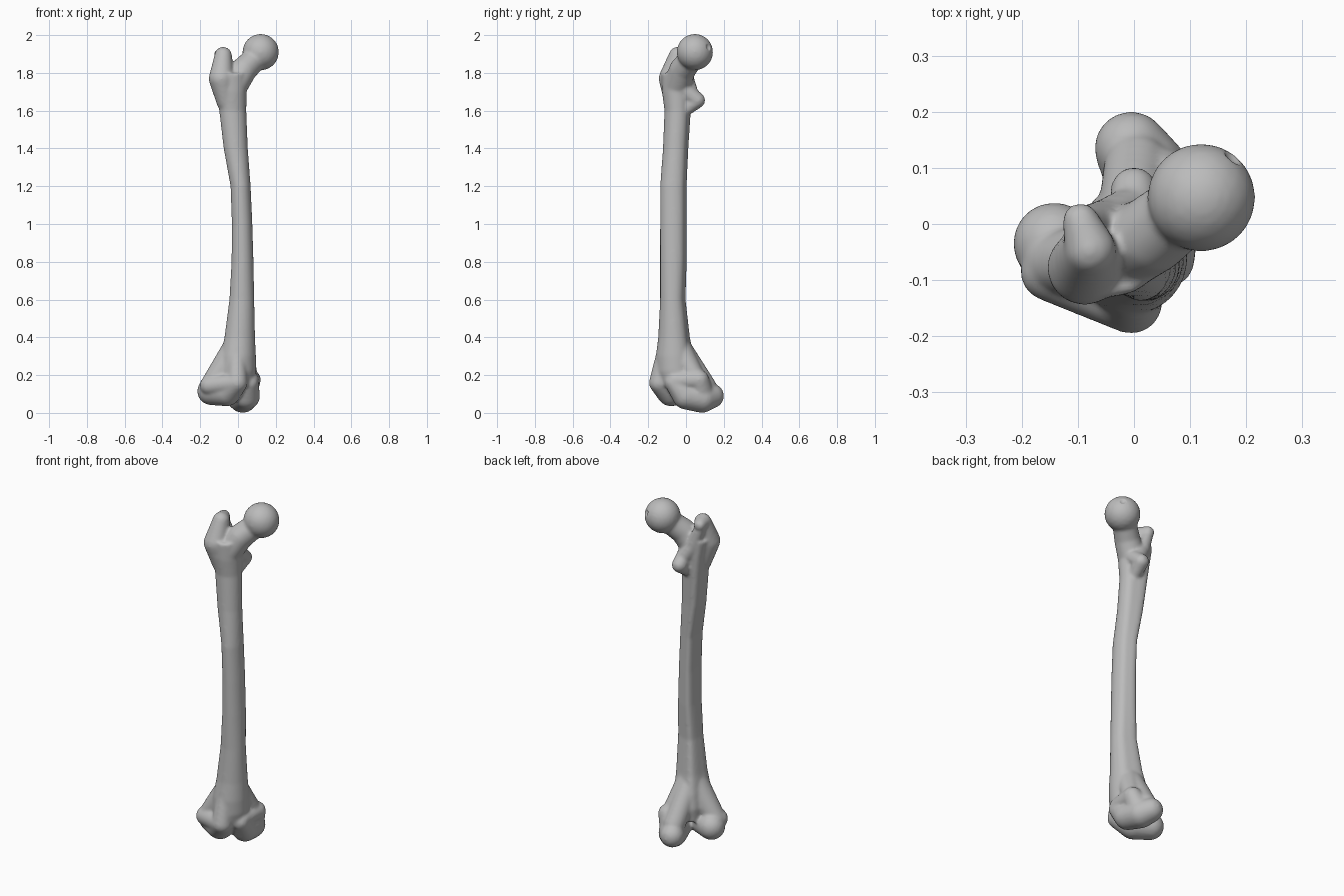
import bpy, bmesh, math
from mathutils import Vector

old = bpy.data.objects.get("Cube")
if old:
    bpy.data.objects.remove(old, do_unlink=True)

bone = bpy.data.materials.new("bone_grey")
bone.use_nodes = True
bone.diffuse_color = (0.5, 0.5, 0.5, 1)
bone.node_tree.nodes["Principled BSDF"].inputs["Base Color"].default_value = (0.5, 0.5, 0.5, 1)

# Points of a unit ball, reused for every rounded part
template = bmesh.new()
bmesh.ops.create_icosphere(template, subdivisions=3, radius=1)
BALL = [v.co.copy() for v in template.verts]
template.free()

bm = bmesh.new()


def hull(points):
    """Wrap a convex skin around points."""
    verts = [bm.verts.new(p) for p in points]
    bmesh.ops.convex_hull(bm, input=verts)


def limb(*knots):
    """Join balls (x, y, z, radius) with tapered convex links."""
    for pair in zip(knots, knots[1:]):
        hull([Vector(k[:3]) + p * k[3] for k in pair for p in BALL])


def loft(rings, ridge_angle, sides=40):
    """Skin the shaft: each ring is z, x min, x max, y min, y max."""
    loops = []
    for z, x0, x1, y0, y1 in rings:
        loop = []
        for i in range(sides):
            t = math.tau * i / sides
            # raised ridge along the back, flattened flanks beside it
            d = math.atan2(math.sin(t - ridge_angle), math.cos(t - ridge_angle))
            k = 1 + 0.14 * math.exp(-(d / 0.3) ** 2) - 0.1 * math.exp(-((abs(d) - 0.85) / 0.4) ** 2)
            loop.append(bm.verts.new(((x0 + x1) / 2 + k * (x1 - x0) / 2 * math.cos(t),
                                      (y0 + y1) / 2 + k * (y1 - y0) / 2 * math.sin(t), z)))
        loops.append(loop)
    for a, b in zip(loops, loops[1:]):
        for i in range(sides):
            j = (i + 1) % sides
            bm.faces.new((a[i], a[j], b[j], b[i]))
    bm.faces.new(loops[0][::-1])
    bm.faces.new(loops[-1])


# Shaft
loft([(0.14, -.1, .08, -.14, .04), (0.22, -.11, .095, -.16, .05), (0.3, -.098, .095, -.16, .04),
      (0.4, -.077, .09, -.147, .02), (0.6, -.05, .086, -.137, -.003), (0.8, -.038, .082, -.137, .003),
      (1.0, -.036, .076, -.137, .003), (1.2, -.043, .067, -.137, .003), (1.4, -.08, .052, -.122, .012),
      (1.6, -.104, .044, -.114, .025), (1.7, -.12, .046, -.127, .03), (1.8, -.14, .05, -.13, .03)],
     math.radians(122))

# Head and neck
head = Vector((.12, .047, 1.91))
hull([head + p * Vector((.099, .099, .092)).length / math.sqrt(3) for p in BALL])
limb((.1, .035, 1.885, .064), (.03, -.02, 1.815, .07), (-.03, -.05, 1.72, .075))

# Greater trochanter with its hooked tip
limb((-.06, -.06, 1.65, .055), (-.088, -.078, 1.77, .067), (-.078, -.045, 1.892, .046),
     (-.095, .005, 1.895, .033))

# Crest down to the lesser trochanter
limb((-.095, 0, 1.88, .03), (-.05, .005, 1.76, .04), (0, .03, 1.68, .04))
limb((-.01, -.01, 1.6, .035), (0, .06, 1.655, .042), (0, -.01, 1.71, .045))

# Flare towards both condyles
limb((-.01, -.06, .34, .074), (-.14, -.07, .15, .058))
limb((0, -.055, .36, .074), (.06, .06, .17, .05))
limb((-.01, -.04, .36, .06), (.005, .1, .14, .06))

# Lateral condyle, front lip and side knob
limb((-.005, -.14, .16, .056), (-.06, -.08, .112, .077), (-.142, -.035, .115, .074))
limb((-.005, -.14, .16, .056), (-.15, -.085, .145, .053))
limb((-.005, -.1, .36, .045), (-.005, -.14, .16, .056))

# Medial condyle, front lip and side knob
limb((.06, -.065, .16, .048), (.045, 0, .09, .072), (.025, .085, .078, .078), (-.005, .135, .09, .066))
limb((.06, -.055, .17, .05), (.068, .07, .175, .053), (.025, .085, .085, .07))

# Drop the points left inside the skins
bmesh.ops.delete(bm, geom=[v for v in bm.verts if not v.link_faces], context="VERTS")

mesh = bpy.data.meshes.new("thigh_bone")
bm.to_mesh(mesh)
bm.free()
mesh.materials.append(bone)
femur = bpy.data.objects.new("thigh_bone", mesh)
bpy.context.collection.objects.link(femur)

# Shallow pit on the head
pit_way = Vector((.058, .073, .027)).normalized()
bpy.ops.mesh.primitive_uv_sphere_add(radius=.026, location=head + pit_way * .112)
pit = bpy.context.object
pit.name = "head_pit_cutter"
pit.hide_render = True
pit.data.materials.append(bone)

# Fuse all parts into one smooth skin
fuse = femur.modifiers.new("fuse", "REMESH")
fuse.mode = "VOXEL"
fuse.voxel_size = 0.008
fuse.use_smooth_shade = True
cut = femur.modifiers.new("pit", "BOOLEAN")
cut.operation = "DIFFERENCE"
cut.object = pit
soft = femur.modifiers.new("soften", "SMOOTH")
soft.factor = 0.5
soft.iterations = 8

# Bake the skin and shade it smooth
bpy.ops.object.select_all(action="DESELECT")
femur.select_set(True)
bpy.context.view_layer.objects.active = femur
bpy.ops.object.convert(target="MESH")
bpy.ops.object.shade_smooth()
bpy.data.objects.remove(pit, do_unlink=True)
